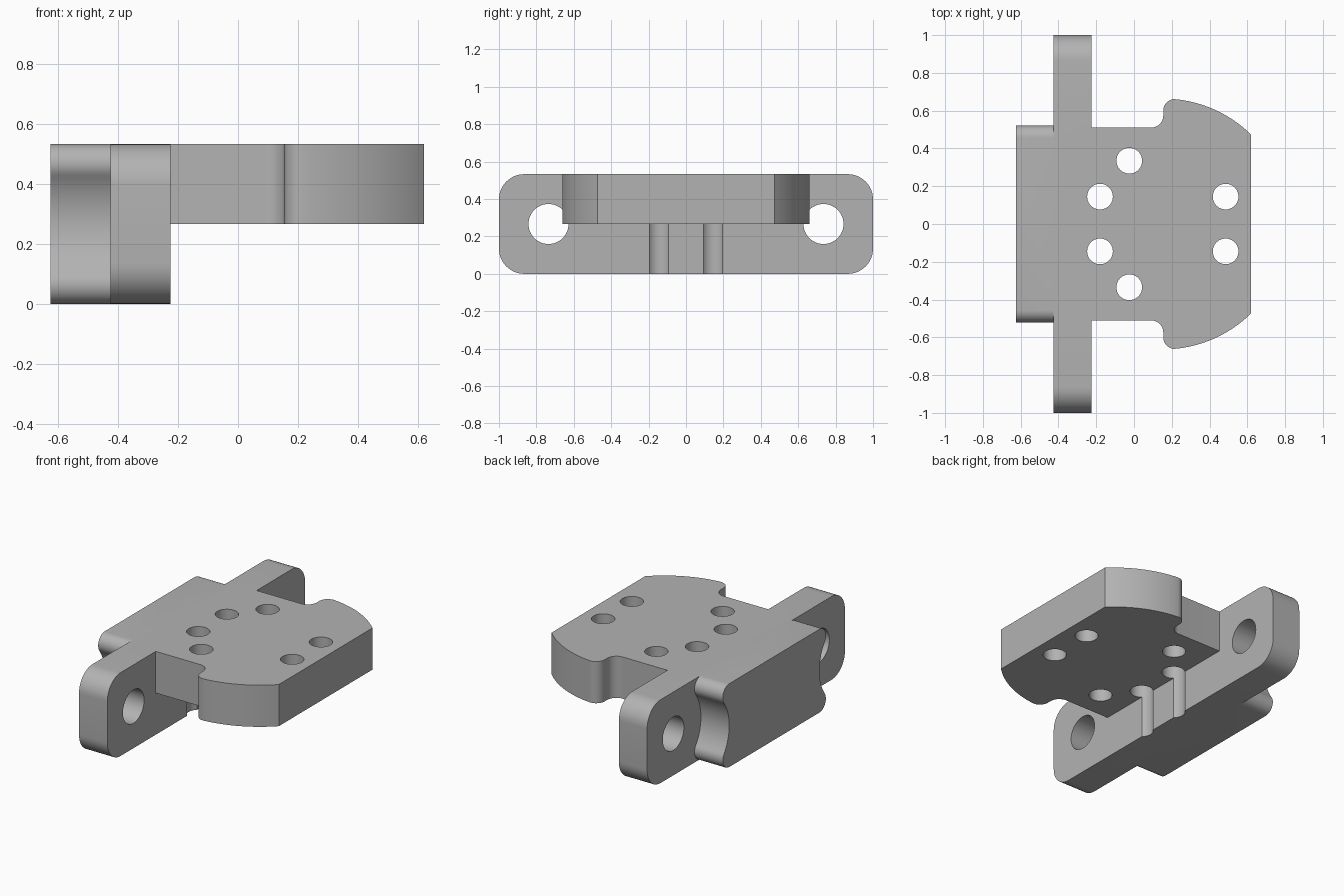
import bpy, bmesh
from math import sin, cos, pi, sqrt, atan2, radians
from mathutils import Vector

cube = bpy.data.objects.get("Cube")
if cube:
    bpy.data.objects.remove(cube, do_unlink=True)

HEIGHT = 0.533
MID = HEIGHT / 2
LUG_Y = 0.735

metal = bpy.data.materials.new("grey metal")
metal.use_nodes = True
GREY = (0.45, 0.45, 0.45, 1)
metal.diffuse_color = GREY
metal.node_tree.nodes["Principled BSDF"].inputs["Base Color"].default_value = GREY


def arc(cx, cy, r, a0, a1, n=12):
    """Points along an arc, angles in radians."""
    return [(cx + r * cos(a0 + (a1 - a0) * i / n),
             cy + r * sin(a0 + (a1 - a0) * i / n)) for i in range(n + 1)]


def mirrored(half):
    """Close a half outline by mirroring its first coordinate."""
    return half + [(-u, v) for u, v in reversed(half)]


def prism(name, outline, place, depth):
    """Extrude a flat outline; place maps outline points to 3D."""
    bm = bmesh.new()
    face = bm.faces.new([bm.verts.new(place(u, v)) for u, v in outline])
    ext = bmesh.ops.extrude_face_region(bm, geom=[face])
    moved = [g for g in ext["geom"] if isinstance(g, bmesh.types.BMVert)]
    bmesh.ops.translate(bm, verts=moved, vec=Vector(depth))
    bmesh.ops.recalc_face_normals(bm, faces=bm.faces)
    mesh = bpy.data.meshes.new(name)
    bm.to_mesh(mesh)
    bm.free()
    mesh.materials.append(metal)
    obj = bpy.data.objects.new(name, mesh)
    bpy.context.collection.objects.link(obj)
    return obj


def combine(target, tool, operation):
    """Apply a boolean and discard the tool."""
    tool.hide_render = True
    mod = target.modifiers.new(operation, "BOOLEAN")
    mod.operation = operation
    mod.solver = "EXACT"
    mod.object = tool
    bpy.context.view_layer.objects.active = target
    bpy.ops.object.modifier_apply(modifier=mod.name)
    bpy.data.objects.remove(tool, do_unlink=True)


# Cross flange with rounded corners
R = 0.135
flange_half = arc(1 - R, R, R, -pi / 2, 0) + arc(1 - R, HEIGHT - R, R, 0, pi / 2)
bracket = prism("mounting_bracket", mirrored(flange_half),
                lambda u, v: (-0.425, u, v), (0.2, 0, 0))

# Back block: rounded lips blending into scoops around the lug holes
lip, scoop = 0.065, 0.279
rise = MID - lip
lip_y = LUG_Y - sqrt((scoop + lip) ** 2 - rise ** 2)
tilt = atan2(rise, LUG_Y - lip_y)
block_half = (arc(lip_y, lip, lip, -pi / 2, tilt)
              + arc(LUG_Y, MID, scoop, pi + tilt, pi - tilt, 24)[1:-1]
              + arc(lip_y, HEIGHT - lip, lip, -tilt, pi / 2))
block = prism("back_block", mirrored(block_half),
              lambda u, v: (-0.625, u, v), (0.25, 0, 0))
combine(bracket, block, "UNION")

# Top plate with flared, curved shoulders
bow_x, bow_r = 0.154, 0.664
plate_half = ([(0.51, -0.3)]
              + [(y, x) for x, y in arc(0.09, 0.575, 0.065, -pi / 2, 0)]
              + [(y, x) for x, y in arc(0.215, 0.601, 0.06, pi, pi / 2)]
              + [(y, x) for x, y in arc(bow_x, 0, bow_r, radians(82), atan2(0.473, 0.466), 20)])
plate = prism("top_plate", mirrored(plate_half),
              lambda u, v: (v, u, MID), (0, 0, MID))
combine(bracket, plate, "UNION")

# Lug holes along x and bolt holes along z
for side in (-1, 1):
    hole = prism("lug_hole_cutter", arc(side * LUG_Y, MID, 0.107, 0, 2 * pi, 48)[:-1],
                 lambda u, v: (-0.5, u, v), (0.4, 0, 0))
    combine(bracket, hole, "DIFFERENCE")
    for x, y in ((-0.025, 0.335), (-0.18, 0.145), (0.485, 0.145)):
        hole = prism("bolt_hole_cutter", arc(x, side * y, 0.068, 0, 2 * pi, 36)[:-1],
                     lambda u, v: (u, v, -0.1), (0, 0, 0.8))
        combine(bracket, hole, "DIFFERENCE")

# Smooth the curved walls, keep hard edges crisp
bpy.ops.object.select_all(action="DESELECT")
bracket.select_set(True)
bpy.context.view_layer.objects.active = bracket
bpy.ops.object.shade_smooth_by_angle(angle=radians(30))
